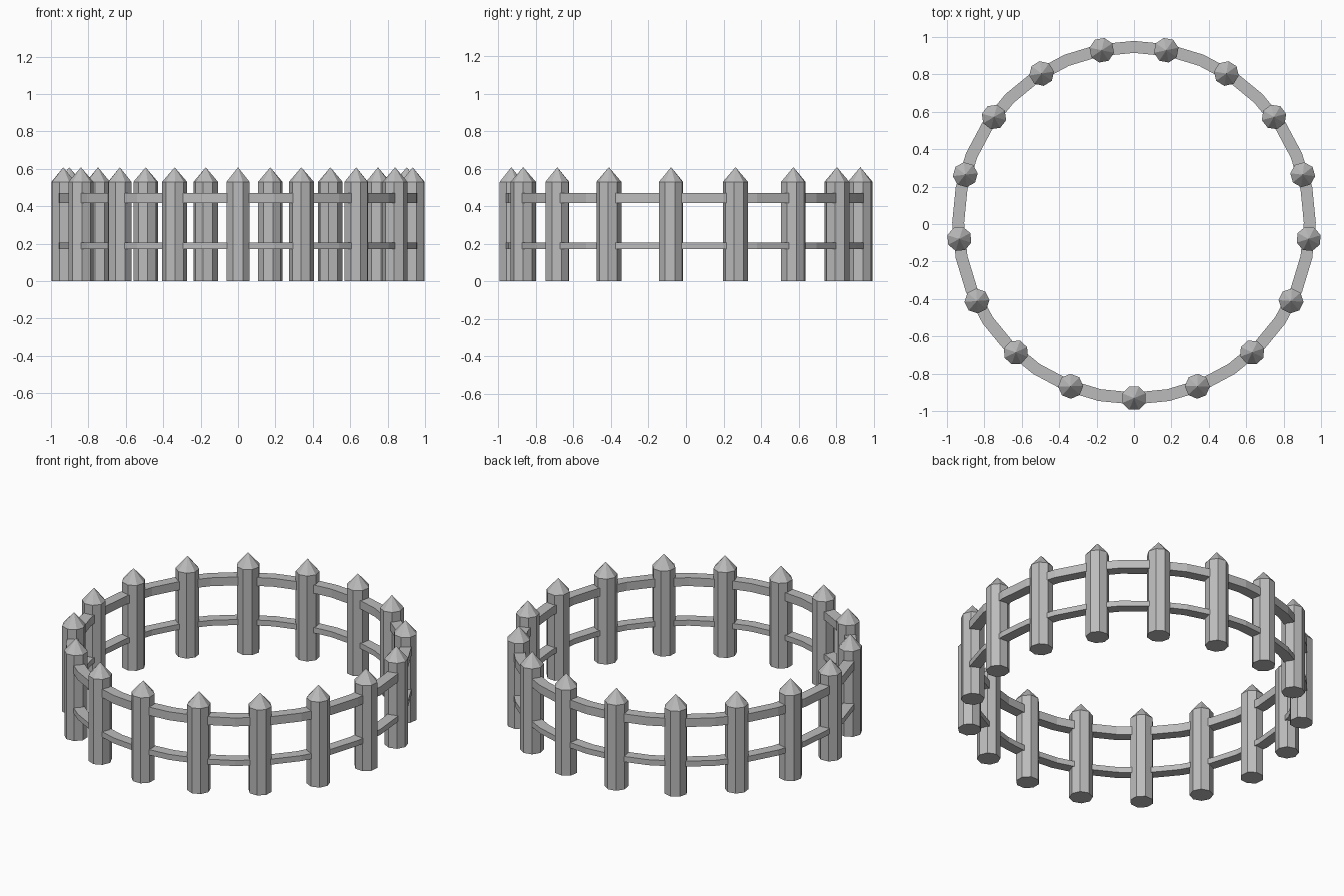
import bpy, bmesh, math

if "Cube" in bpy.data.objects:
    bpy.data.objects.remove(bpy.data.objects["Cube"])

COUNT, RING, CY = 17, 0.938, 0.007   # posts, ring radius, ring centre y
SIDES, POST_R = 8, 0.067

grey = bpy.data.materials.new("grey")
grey.diffuse_color = (0.5, 0.5, 0.5, 1)
grey.use_nodes = True
grey.node_tree.nodes["Principled BSDF"].inputs["Base Color"].default_value = grey.diffuse_color


def finish(bm, name):
    bmesh.ops.recalc_face_normals(bm, faces=bm.faces)
    me = bpy.data.meshes.new(name)
    bm.to_mesh(me)
    bm.free()
    me.materials.append(grey)
    ob = bpy.data.objects.new(name, me)
    bpy.context.collection.objects.link(ob)
    return ob


# Pointed octagonal fence post, one flat side facing outward
def post(name, angle):
    bm = bmesh.new()
    cx, cy = RING * math.cos(angle), CY + RING * math.sin(angle)
    rings = []
    for z in (0, 0.53):
        ring = []
        for i in range(SIDES):
            a = angle + math.tau * (i + 0.5) / SIDES
            ring.append(bm.verts.new((cx + POST_R * math.cos(a), cy + POST_R * math.sin(a), z)))
        rings.append(ring)
    tip = bm.verts.new((cx, cy, 0.608))
    bm.faces.new(rings[0])
    for i in range(SIDES):
        j = (i + 1) % SIDES
        bm.faces.new((rings[0][i], rings[0][j], rings[1][j], rings[1][i]))
        bm.faces.new((rings[1][i], rings[1][j], tip))
    finish(bm, name)


# Circular rail with a rectangular section
def rail(name, z0, z1, r0=0.908, r1=0.972, segs=32):
    bm = bmesh.new()
    loops = []
    for i in range(segs):
        a = math.tau * i / segs
        loops.append([bm.verts.new((r * math.cos(a), CY + r * math.sin(a), z))
                      for r, z in ((r0, z0), (r1, z0), (r1, z1), (r0, z1))])
    for i in range(segs):
        p, q = loops[i], loops[(i + 1) % segs]
        for k in range(4):
            m = (k + 1) % 4
            bm.faces.new((p[k], q[k], q[m], p[m]))
    finish(bm, name)


for n in range(COUNT):
    post(f"post_{n + 1}", -math.pi / 2 + math.tau * n / COUNT)
rail("upper_rail", 0.418, 0.47)
rail("lower_rail", 0.172, 0.206)
